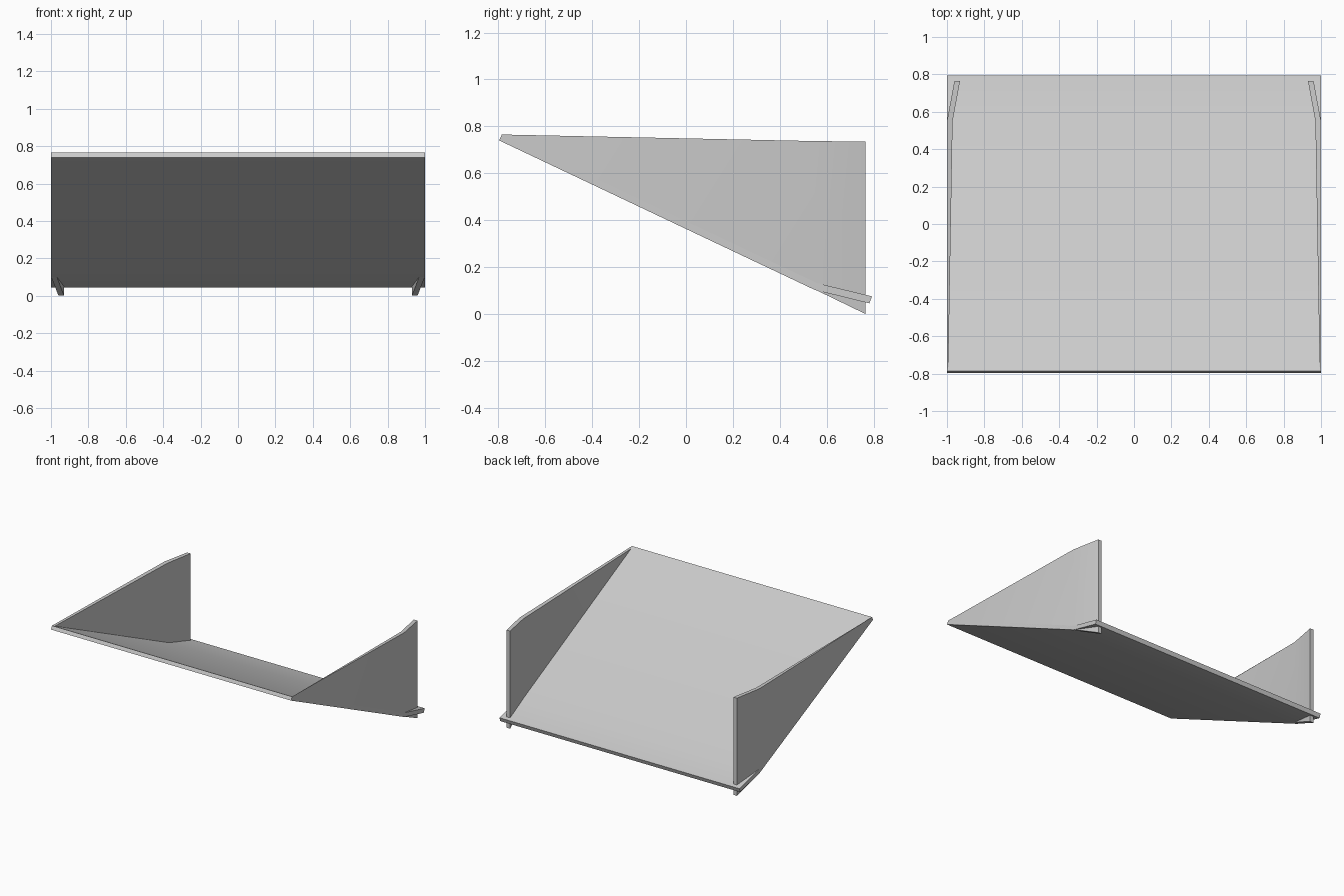
import bpy
import bmesh
import math

cube = bpy.data.objects.get("Cube")
if cube:
    bpy.data.objects.remove(cube, do_unlink=True)

grey = bpy.data.materials.new("light_grey")
grey.use_nodes = True
colour = (0.6, 0.6, 0.6, 1)
grey.diffuse_color = colour
grey.node_tree.nodes["Principled BSDF"].inputs["Base Color"].default_value = colour


def loft(name, sections):
    """Skin a row of four-point sections into a closed solid."""
    bm = bmesh.new()
    rings = [[bm.verts.new(p) for p in section] for section in sections]
    for a, b in zip(rings, rings[1:]):
        for i in range(4):
            j = (i + 1) % 4
            bm.faces.new((a[i], a[j], b[j], b[i]))
    bm.faces.new(rings[0])
    bm.faces.new(rings[-1])
    bmesh.ops.recalc_face_normals(bm, faces=bm.faces)
    mesh = bpy.data.meshes.new(name)
    bm.to_mesh(mesh)
    bm.free()
    mesh.materials.append(grey)
    obj = bpy.data.objects.new(name, mesh)
    bpy.context.collection.objects.link(obj)
    bpy.ops.object.select_all(action="DESELECT")
    obj.select_set(True)
    bpy.context.view_layer.objects.active = obj
    bpy.ops.object.shade_smooth_by_angle(angle=math.radians(30))
    return obj


# Sloping panel: top and bottom (y, z) points, flattening near the back
panel = [((-0.785, 0.765), (-0.797, 0.74)),
         ((0.557, 0.132), (0.55, 0.102)),
         ((0.793, 0.075), (0.782, 0.045))]
loft("sloping_panel", [[(-1, *top), (1, *top), (1, *low), (-1, *low)]
                       for top, low in panel])

# Side walls: y, outer x, inner x, outer top, inner top, bottom
wall = [(-0.787, 1, 0.993, 0.765, 0.755, 0.742),
        (0.55, 1, 0.97, 0.737, 0.735, 0.104),
        (0.765, 0.96, 0.93, 0.735, 0.735, 0)]
for side, label in ((1, "left"), (-1, "right")):
    loft(label + "_side_wall",
         [[(side * out, y, top_out), (side * inn, y, top_in),
           (side * inn, y, low), (side * out, y, low)]
          for y, out, inn, top_out, top_in, low in wall])
